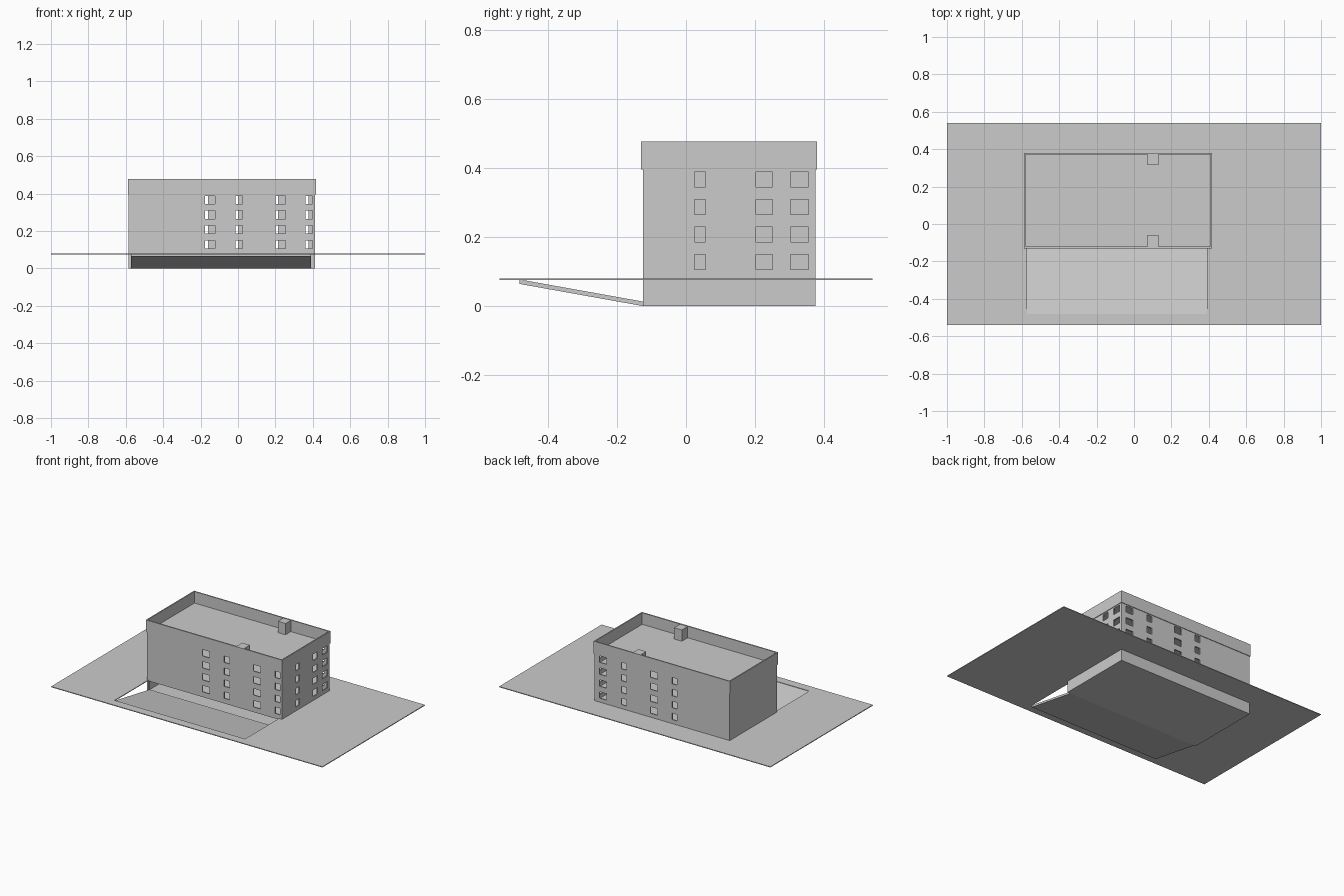
import bpy, bmesh

if "Cube" in bpy.data.objects:
    bpy.data.objects.remove(bpy.data.objects["Cube"])


def add_boxes(name, boxes):
    """One object from axis-aligned boxes given as (x0, x1, y0, y1, z0, z1)."""
    bm = bmesh.new()
    for x0, x1, y0, y1, z0, z1 in boxes:
        verts = bmesh.ops.create_cube(bm, size=1)["verts"]
        for v in verts:
            v.co.x = x1 if v.co.x > 0 else x0
            v.co.y = y1 if v.co.y > 0 else y0
            v.co.z = z1 if v.co.z > 0 else z0
    me = bpy.data.meshes.new(name)
    bm.to_mesh(me)
    bm.free()
    ob = bpy.data.objects.new(name, me)
    bpy.context.collection.objects.link(ob)
    return ob


def cut(ob, boxes):
    """Subtract boxes from an object and discard the cutter."""
    cutter = add_boxes("cutter", boxes)
    cutter.hide_render = True
    mod = ob.modifiers.new("cut", "BOOLEAN")
    mod.operation = "DIFFERENCE"
    mod.solver = "EXACT"
    mod.object = cutter
    bpy.context.view_layer.objects.active = ob
    bpy.ops.object.modifier_apply(modifier=mod.name)
    bpy.data.objects.remove(cutter)


# Main dimensions
X0, X1, Y0, Y1 = -0.585, 0.412, -0.125, 0.375
WALL, ROOF, GROUND, E = 0.008, 0.4, 0.08, 0.004
RAMP_X0, RAMP_X1, RAMP_Y = -0.572, 0.39, -0.482

# Ground plate with the driveway opening
ground = add_boxes("ground_plate", [(-1, 1, -0.54, 0.54, 0.075, GROUND)])
cut(ground, [(RAMP_X0, RAMP_X1, RAMP_Y, Y0, 0, 0.2)])

# Sloping driveway, a sheared box down to the basement
ramp = add_boxes("ramp", [(RAMP_X0, RAMP_X1, RAMP_Y, Y0, 0, 0.013)])
for v in ramp.data.vertices:
    if v.co.y < -0.3:
        v.co.z += 0.064

# Hollow building shell
walls = add_boxes("building_walls", [(X0, X1, Y0, Y1, 0, ROOF)])
cut(walls, [(X0 + WALL, X1 - WALL, Y0 + WALL, Y1 - WALL, 0.006, ROOF - 0.008)])

# Windows: four rows; the back layout is the front turned about x = 0.1
front_cols = [(-0.176, -0.123), (-0.014, 0.024), (0.2, 0.254), (0.361, 0.398)]
side_cols = [(0.024, 0.057), (0.203, 0.25), (0.302, 0.355)]
windows = []
for row in range(4):
    z0 = 0.106 + 0.0797 * row
    z1 = z0 + 0.043
    for a, b in front_cols:
        windows.append((a, b, Y0 - E, Y0 + WALL + E, z0, z1))
        windows.append((0.2 - b, 0.2 - a, Y1 - WALL - E, Y1 + E, z0, z1))
    for a, b in side_cols:
        windows.append((X1 - WALL - 0.001, X1 + E, a, b, z0, z1))
cut(walls, windows)

# Basement entrance at the foot of the ramp
cut(walls, [(RAMP_X0, RAMP_X1, Y0 - E, Y0 + WALL + E, 0.013, 0.072)])

# Storey floors
add_boxes("storey_floors", [(X0 + WALL, X1 - WALL, Y0 + WALL, Y1 - WALL, z - 0.006, z)
                            for z in (0.16, 0.24, 0.32)])

# Parapet ring around the flat roof
parapet = add_boxes("parapet", [(X0 - 0.004, X1 + 0.004, Y0 - 0.005, Y1 + 0.004, 0.396, 0.477)])
cut(parapet, [(X0 + 0.004, X1 - 0.004, Y0 + 0.004, Y1 - 0.004, 0.39, 0.5)])

# Rooftop shafts
add_boxes("roof_shafts", [(0.073, 0.13, 0.315, Y1 - 0.002, ROOF - 0.002, 0.475),
                          (0.073, 0.13, Y0 + 0.002, -0.06, ROOF - 0.002, 0.475)])
